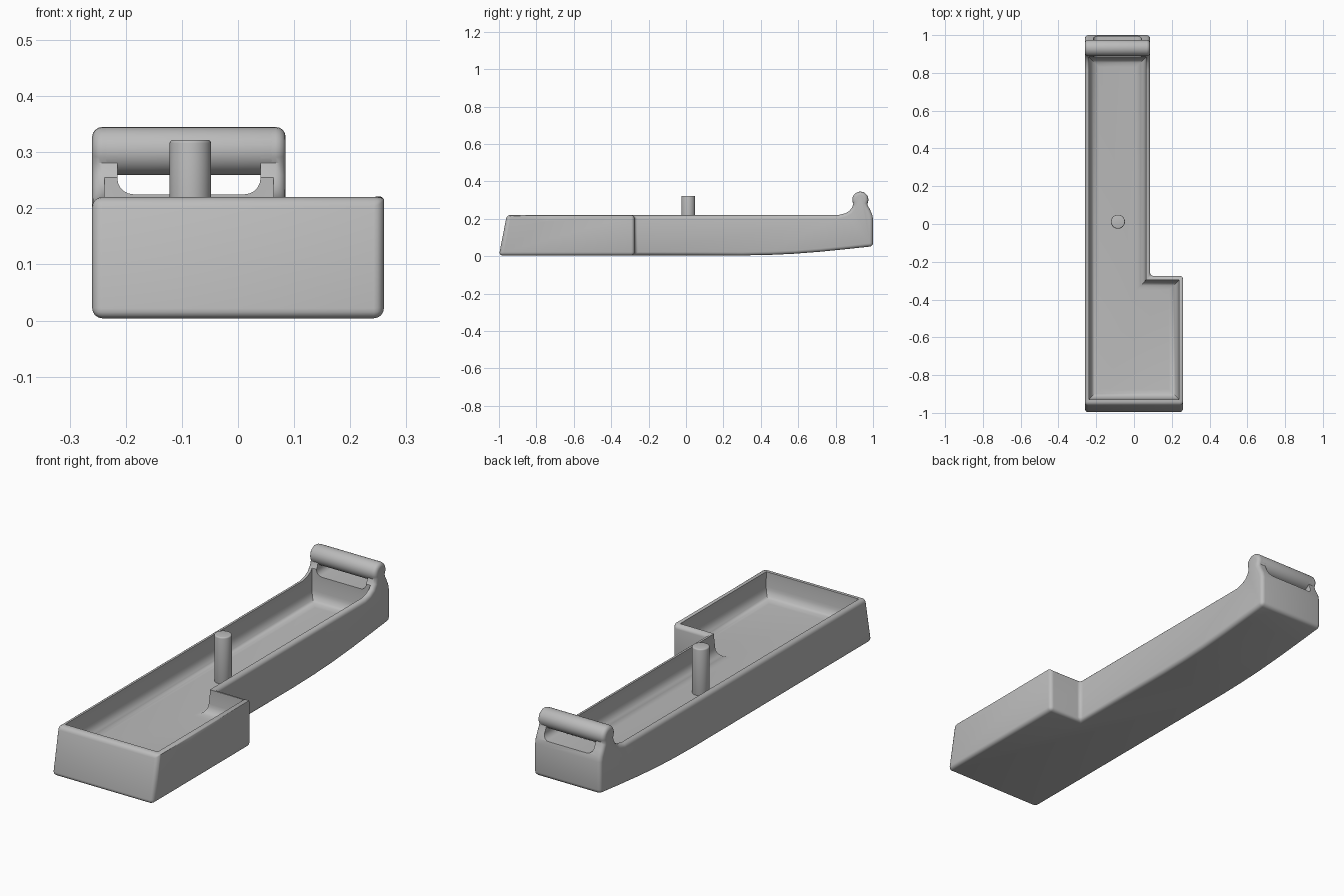
import bpy, bmesh, math

if "Cube" in bpy.data.objects:
    bpy.data.objects.remove(bpy.data.objects["Cube"])

grey = bpy.data.materials.new("light grey")
grey.diffuse_color = (0.5, 0.5, 0.5, 1)
grey.use_nodes = True
grey.node_tree.nodes["Principled BSDF"].inputs["Base Color"].default_value = grey.diffuse_color


def loft(name, rings):
    """Closed solid through rings of matching points."""
    bm = bmesh.new()
    vs = [[bm.verts.new(p) for p in r] for r in rings]
    n = len(rings[0])
    bm.faces.new(vs[0])
    bm.faces.new(vs[-1])
    for a, b in zip(vs, vs[1:]):
        for i in range(n):
            j = (i + 1) % n
            bm.faces.new((a[i], a[j], b[j], b[i]))
    bmesh.ops.recalc_face_normals(bm, faces=bm.faces)
    me = bpy.data.meshes.new(name)
    bm.to_mesh(me)
    bm.free()
    ob = bpy.data.objects.new(name, me)
    bpy.context.collection.objects.link(ob)
    me.materials.append(grey)
    return ob


def activate(ob):
    bpy.ops.object.select_all(action='DESELECT')
    ob.select_set(True)
    bpy.context.view_layer.objects.active = ob


def boolean(ob, cutter, op):
    activate(ob)
    m = ob.modifiers.new("cut", 'BOOLEAN')
    m.operation, m.object, m.solver = op, cutter, 'EXACT'
    bpy.ops.object.modifier_apply(modifier=m.name)
    bpy.data.objects.remove(cutter)


def bevel(ob, width, segments, angle):
    activate(ob)
    m = ob.modifiers.new("round", 'BEVEL')
    m.width, m.segments, m.use_clamp_overlap = width, segments, False
    m.limit_method, m.angle_limit = 'ANGLE', math.radians(angle)
    bpy.ops.object.modifier_apply(modifier=m.name)


def cylinder(name, r, depth, loc, rot=(0, 0, 0)):
    bpy.ops.mesh.primitive_cylinder_add(vertices=32, radius=r, depth=depth,
                                        location=loc, rotation=rot)
    ob = bpy.context.object
    ob.name = name
    ob.data.materials.append(grey)
    bevel(ob, 0.006, 3, 50)
    return ob


X0, X1, X2 = -0.26, 0.085, 0.26      # left side, narrow right side, wide right side
STEP = -0.275                        # where the tray narrows
BAR_Y, BAR_Z, BAR_R = 0.932, 0.302, 0.043


def plan(z, i, front, back):
    """L-shaped outline inset by i."""
    return [(X0 + i, front, z), (X2 - i, front, z), (X2 - i, STEP - i, z),
            (X1 - i, STEP - i, z), (X1 - i, back, z), (X0 + i, back, z)]


# Tray body: side profile with the raised handle, trimmed to the L outline
profile = [(-1, 0.004), (0.3, 0.004), (0.45, 0.007), (0.58, 0.013), (0.72, 0.024),
           (0.86, 0.038), (1, 0.053), (1, 0.2), (0.995, 0.225), (0.983, 0.25), (0.971, 0.273)]
for k in range(17):
    a = math.radians(-30 + 15 * k)
    profile.append((BAR_Y + BAR_R * math.cos(a), BAR_Z + BAR_R * math.sin(a)))
profile += [(0.889, 0.262), (0.875, 0.243), (0.852, 0.229), (0.815, 0.22), (-0.958, 0.22)]
body = loft("tray_body", [[(x, y, z) for y, z in profile] for x in (X0, X2)])
outline = loft("outline", [plan(-0.2, 0, -1.2, 1.2), plan(0.6, 0, -1.2, 1.2)])
# keep the left side flush by trimming only the step
boolean(body, outline, 'INTERSECT')
bevel(body, 0.018, 4, 50)

# Cavity with a filleted floor
rings = [plan(0.5, 0.022, -0.93, 0.884), plan(0.2, 0.022, -0.93, 0.884)]
R = 0.05
for k in range(7):
    a = math.radians(15 * k)
    d = R * (1 - math.cos(a))
    rings.append(plan(0.155 - R * math.sin(a), 0.025 + d, -0.925 + d, 0.88 - d))
boolean(body, loft("cavity", rings), 'DIFFERENCE')

# Slot under the handle bar, with rounded lower corners
slot = [(0.04, 0.31), (-0.215, 0.31), (-0.215, 0.255)]
for cx, a0 in ((-0.187, 180), (0.012, 270)):
    for k in range(6):
        a = math.radians(a0 + 18 * k)
        slot.append((cx + 0.028 * math.cos(a), 0.253 + 0.028 * math.sin(a)))
boolean(body, loft("slot", [[(x, y, z) for x, z in slot] for y in (0.8, 1.1)]), 'DIFFERENCE')

# Handle bar and upright pin
bar = cylinder("handle_bar", BAR_R, X1 - X0 - 0.04, ((X0 + X1) / 2, BAR_Y, BAR_Z),
               (0, math.pi / 2, 0))
pin = cylinder("upright_pin", 0.037, 0.222, (-0.085, 0.012, 0.211))

for ob in (body, bar, pin):
    activate(ob)
    bpy.ops.object.shade_smooth_by_angle(angle=math.radians(35))
